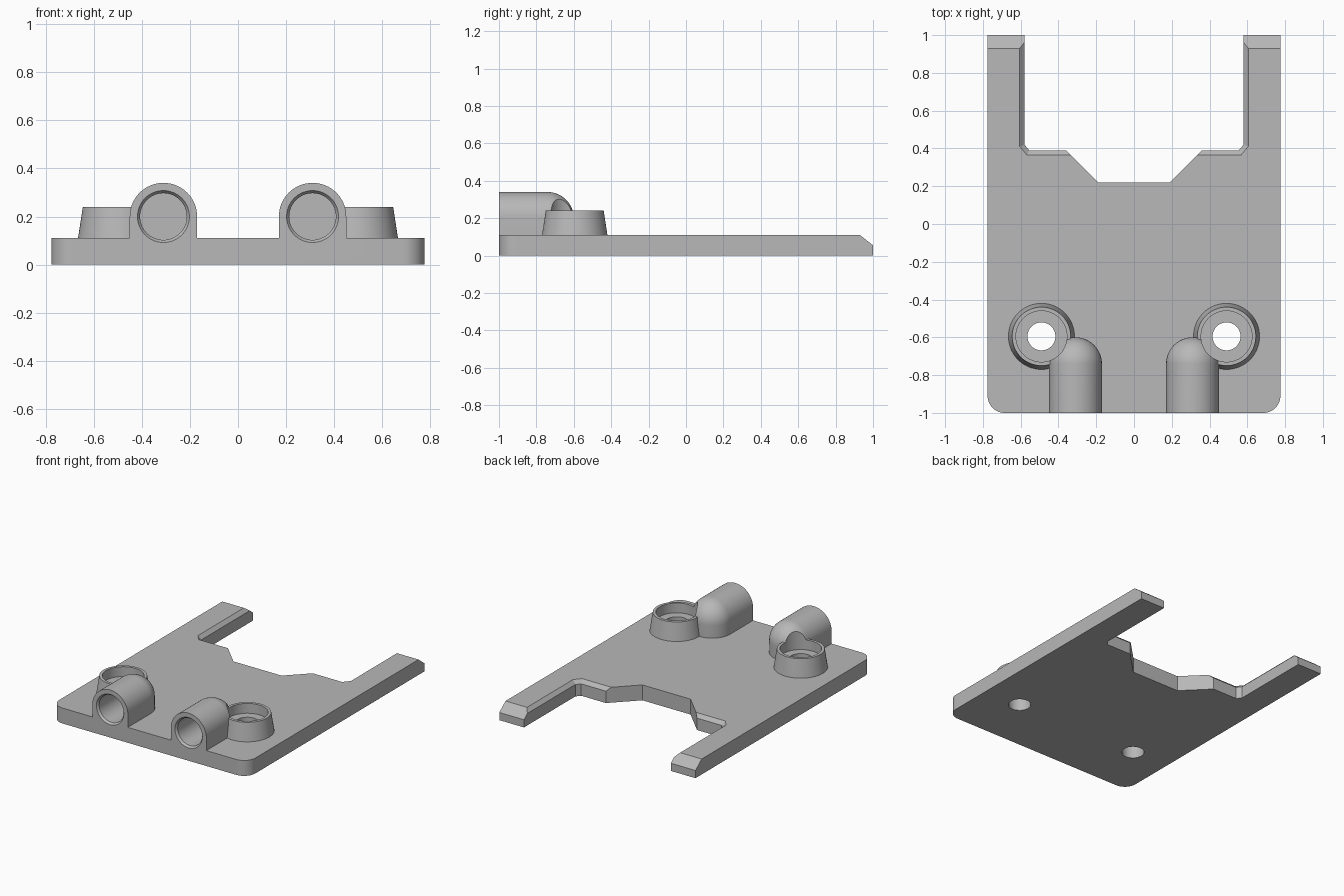
import bpy, bmesh, math
from mathutils import Matrix, Vector

if "Cube" in bpy.data.objects:
    bpy.data.objects.remove(bpy.data.objects["Cube"], do_unlink=True)

grey = bpy.data.materials.new("plain grey")
grey.use_nodes = True
grey.diffuse_color = (0.48, 0.48, 0.48, 1)
grey.node_tree.nodes["Principled BSDF"].inputs["Base Color"].default_value = (0.48, 0.48, 0.48, 1)

HEIGHT = 0.11
BARREL_X, BARREL_Z, BARREL_R, DOME_Y = 0.31, 0.2, 0.14, -0.74
BOSS_X, BOSS_Y = 0.49, -0.595


def make(name, bm):
    bmesh.ops.recalc_face_normals(bm, faces=bm.faces)
    mesh = bpy.data.meshes.new(name)
    bm.to_mesh(mesh)
    bm.free()
    mesh.materials.append(grey)
    obj = bpy.data.objects.new(name, mesh)
    bpy.context.collection.objects.link(obj)
    return obj


def lathe(name, profile, matrix, steps=64):
    """Closed solid from (radius, height) rings, turned about local z."""
    bm = bmesh.new()
    rings = []
    for r, h in profile:
        rings.append([bm.verts.new(matrix @ Vector((r * math.cos(a), r * math.sin(a), h)))
                      for a in (math.tau * i / steps for i in range(steps))])
    for low, high in zip(rings, rings[1:]):
        for i in range(steps):
            j = (i + 1) % steps
            bm.faces.new((low[i], low[j], high[j], high[i]))
    bm.faces.new(rings[0])
    bm.faces.new(rings[-1])
    return make(name, bm)


def combine(target, tool, operation):
    """Apply a boolean and remove its helper."""
    mod = target.modifiers.new(operation, "BOOLEAN")
    mod.operation, mod.object, mod.solver = operation, tool, "EXACT"
    bpy.context.view_layer.objects.active = target
    bpy.ops.object.modifier_apply(modifier=mod.name)
    bpy.data.objects.remove(tool, do_unlink=True)


def plate():
    # Half outline from the notch centre round to the rounded front corner
    half = [(0.19, 0.22), (0.36, 0.39), (0.555, 0.39), (0.58, 0.42), (0.58, 1), (0.775, 1)]
    r = 0.09
    for i in range(13):
        a = -math.pi / 2 * i / 12
        half.append((0.775 - r + r * math.cos(a), -1 + r + r * math.sin(a)))
    outline = half + [(-x, y) for x, y in reversed(half)]
    bm = bmesh.new()
    face = bm.faces.new([bm.verts.new((x, y, 0)) for x, y in outline])
    up = bmesh.ops.extrude_face_region(bm, geom=[face])["geom"]
    bmesh.ops.translate(bm, vec=(0, 0, HEIGHT), verts=[v for v in up if isinstance(v, bmesh.types.BMVert)])
    bmesh.ops.recalc_face_normals(bm, faces=bm.faces)
    # Chamfer the inner upper edge of both arms
    rim = [e for e in bm.edges if all(
        v.co.z > 0.1 and v.co.y > 0.38 and 0.35 < abs(v.co.x) < 0.6 for v in e.verts)
        and e.verts[0].co.x * e.verts[1].co.x > 0]
    bmesh.ops.bevel(bm, geom=rim, offset=0.025, segments=1, affect="EDGES", clamp_overlap=False)
    return make("bracket_plate", bm)


def barrel(x):
    # Arch-shaped sleeve with a domed back end
    pts = []
    n = 32
    for i in range(n + 1):
        a = math.pi * i / n
        c, s = BARREL_R * math.cos(a), BARREL_R * math.sin(a)
        pts += [(x + c, -1, BARREL_Z + s), (x + c, DOME_Y + s, 0.05)]
        for k in range(n // 2):
            t = math.pi / 2 * k / (n // 2)
            pts.append((x + c * math.cos(t), DOME_Y + s * math.cos(t), BARREL_Z + BARREL_R * math.sin(t)))
    pts += [(x + BARREL_R, -1, 0.05), (x - BARREL_R, -1, 0.05), (x, DOME_Y, BARREL_Z + BARREL_R)]
    bm = bmesh.new()
    for p in pts:
        bm.verts.new(p)
    bmesh.ops.remove_doubles(bm, verts=bm.verts, dist=0.0001)
    bmesh.ops.convex_hull(bm, input=bm.verts)
    bmesh.ops.dissolve_limit(bm, angle_limit=0.002, verts=bm.verts, edges=bm.edges)
    return make("barrel", bm)


body = plate()

# Sloping tips of the arms
bm = bmesh.new()
wedge = bm.faces.new([bm.verts.new((-1, y, z)) for y, z in
                      ((0.86, 0.165), (1.07, 0), (1.2, 0), (1.2, 0.165))])
move = bmesh.ops.extrude_face_region(bm, geom=[wedge])["geom"]
bmesh.ops.translate(bm, vec=(2, 0, 0), verts=[v for v in move if isinstance(v, bmesh.types.BMVert)])
combine(body, make("tip_cutter", bm), "DIFFERENCE")

# Raised bosses and barrels
for side in (-1, 1):
    at = Matrix.Translation((side * BOSS_X, BOSS_Y, 0))
    combine(body, lathe("boss", [(0.183, 0.06), (0.175, HEIGHT), (0.155, 0.24)], at), "UNION")
    combine(body, barrel(side * BARREL_X), "UNION")

# Screw recesses, through holes and barrel bores
for side in (-1, 1):
    at = Matrix.Translation((side * BOSS_X, BOSS_Y, 0))
    combine(body, lathe("recess_cutter", [(0.135, 0.17), (0.135, 0.5)], at), "DIFFERENCE")
    combine(body, lathe("hole_cutter", [(0.074, -0.1), (0.074, 0.3)], at), "DIFFERENCE")
    along = Matrix.Translation((side * BARREL_X, -1, BARREL_Z)) @ Matrix.Rotation(-math.pi / 2, 4, "X")
    bore = [(0.108, -0.05), (0.108, 0), (0.097, 0.015), (0.097, 0.27)]
    combine(body, lathe("bore_cutter", bore, along), "DIFFERENCE")

bpy.ops.object.select_all(action="DESELECT")
body.select_set(True)
bpy.context.view_layer.objects.active = body
bpy.ops.object.shade_smooth_by_angle(angle=math.radians(25))
